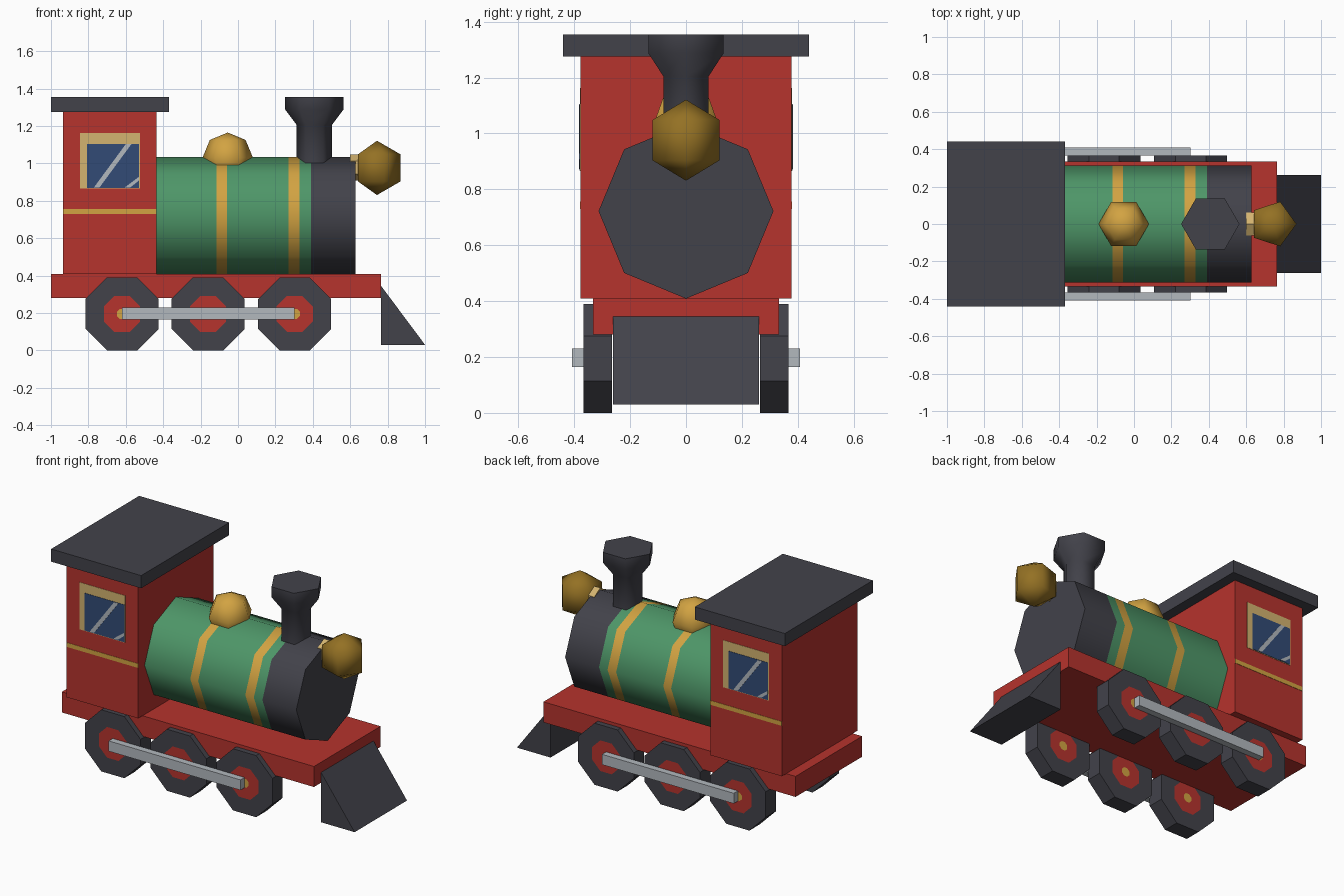
import bpy, bmesh, math

if "Cube" in bpy.data.objects:
    bpy.data.objects.remove(bpy.data.objects["Cube"])

def material(name, r, g, b):
    lin = [((c / 255 + 0.055) / 1.055) ** 2.4 for c in (r, g, b)]
    m = bpy.data.materials.new(name)
    m.diffuse_color = (*lin, 1)
    m.use_nodes = True
    m.node_tree.nodes["Principled BSDF"].inputs["Base Color"].default_value = m.diffuse_color
    return m

RED = material("red", 182, 51, 45)
DARK = material("charcoal", 66, 66, 74)
GREEN = material("green", 78, 150, 104)
GOLD = material("gold", 210, 163, 66)
BRASS = material("dark brass", 148, 113, 36)
CREAM = material("cream", 212, 180, 112)
NAVY = material("navy glass", 50, 75, 118)
GREY = material("light grey", 178, 184, 190)

def finish(name, bm, mats, smooth=None):
    bmesh.ops.remove_doubles(bm, verts=bm.verts, dist=1e-5)
    bmesh.ops.recalc_face_normals(bm, faces=bm.faces)
    me = bpy.data.meshes.new(name)
    bm.to_mesh(me)
    bm.free()
    for m in mats:
        me.materials.append(m)
    if smooth:
        me.shade_smooth()
        me.set_sharp_from_angle(angle=math.radians(smooth))
    ob = bpy.data.objects.new(name, me)
    bpy.context.collection.objects.link(ob)
    return ob

def prism(name, pts, y0, y1, mat):
    """Extrude an x-z outline from y0 to y1."""
    bm = bmesh.new()
    a = [bm.verts.new((x, y0, z)) for x, z in pts]
    b = [bm.verts.new((x, y1, z)) for x, z in pts]
    bm.faces.new(a)
    bm.faces.new(b[::-1])
    for i in range(len(pts)):
        j = (i + 1) % len(pts)
        bm.faces.new((a[i], b[i], b[j], a[j]))
    return finish(name, bm, [mat])

def rect(x0, x1, z0, z1):
    return [(x0, z0), (x1, z0), (x1, z1), (x0, z1)]

def turned(name, profile, sides, centre, axis, phase, seg_mats, smooth=None):
    """Turn a (radius, position) profile about an axis; one material per segment."""
    bm = bmesh.new()
    mats = list(dict.fromkeys(seg_mats))
    rings = []
    for r, t in profile:
        ring = []
        for i in range(sides):
            a = phase + 2 * math.pi * i / sides
            c, s = r * math.cos(a), r * math.sin(a)
            p = {"x": (t, c, s), "y": (c, t, s), "z": (c, s, t)}[axis]
            ring.append(bm.verts.new([p[k] + centre[k] for k in range(3)]))
        rings.append(ring)
    for k in range(len(rings) - 1):
        for i in range(sides):
            j = (i + 1) % sides
            f = bm.faces.new((rings[k][i], rings[k][j], rings[k + 1][j], rings[k + 1][i]))
            f.material_index = mats.index(seg_mats[min(k, len(seg_mats) - 1)])
    for k in (0, -1):
        if profile[k][0] > 0:
            f = bm.faces.new(rings[k])
            cap = {0: seg_mats[0], -1: seg_mats[-1]}[k]
            if name.startswith("wheel"):
                cap = GOLD
            f.material_index = mats.index(cap)
    bmesh.ops.dissolve_degenerate(bm, edges=bm.edges, dist=1e-5)
    return finish(name, bm, mats, smooth)

def ball(name, r, sides, rings, centre, mat):
    prof = [(r * math.sin(math.pi * k / rings) if 0 < k < rings else 0.0,
             -r * math.cos(math.pi * k / rings)) for k in range(rings + 1)]
    return turned(name, prof, sides, centre, "z", 0, [mat], 85)

# Chassis, cab, roof and cowcatcher
prism("chassis", rect(-1.0, 0.765, 0.28, 0.41), -0.333, 0.333, RED)
prism("cab", rect(-0.935, -0.435, 0.41, 1.275), -0.377, 0.377, RED)
prism("cab_roof", rect(-1.0, -0.37, 1.275, 1.355), -0.44, 0.44, DARK)
prism("cowcatcher", [(0.765, 0.03), (1.0, 0.03), (0.765, 0.345)], -0.262, 0.262, DARK)

# Boiler with gold bands and dark smokebox
R = 0.313
cuts = [-0.45, -0.115, -0.06, 0.27, 0.33, 0.39, 0.627]
turned("boiler", [(R, x) for x in cuts], 8, (0, 0, 0.722), "x", 0,
       [GREEN, GOLD, GREEN, GOLD, GREEN, DARK], 60)

# Chimney, steam dome, headlamp and its mount
turned("chimney", [(0.094, 0.98), (0.094, 1.205), (0.156, 1.288), (0.156, 1.355)],
       6, (0.408, 0, 0), "z", 0, [DARK], 65)
ball("steam_dome", 0.135, 6, 4, (-0.055, 0, 1.03), GOLD)
ball("headlamp", 0.145, 5, 3, (0.743, 0, 0.976), BRASS)
turned("headlamp_mount", [(0.07, 0.6), (0.07, 0.66)], 6, (0, 0, 0.978), "x",
       math.pi / 6, [CREAM])

# Both sides: wheels, rods, windows, cab stripe
for side, s in (("front", -1), ("back", 1)):
    for n, x in enumerate((-0.62, -0.16, 0.303)):
        y0, y1 = 0.264 * s, 0.367 * s
        turned(f"wheel_{side}_{n + 1}",
               [(0.03, y0), (0.105, y0), (0.211, y0), (0.211, y1), (0.105, y1), (0.03, y1)],
               8, (x, 0, 0.195), "y", math.pi / 8, [RED, DARK, DARK, DARK, RED, GOLD])
    prism(f"coupling_rod_{side}", rect(-0.62, 0.303, 0.165, 0.23), 0.365 * s, 0.408 * s, GREY)

    def plate(name, pts, depth, mat):
        # Outline is relative to the cab middle and turned round for the back
        prism(f"{name}_{side}", [(-0.685 - s * x, z) for x, z in pts],
              0.375 * s, (0.377 + depth) * s, mat)

    plate("cab_stripe", rect(-0.25, 0.25, 0.73, 0.757), 0.002, GOLD)
    plate("window_frame", rect(-0.16, 0.16, 0.865, 1.163), 0.002, CREAM)
    plate("window_glass", rect(-0.122, 0.156, 0.868, 1.105), 0.004, NAVY)
    plate("window_glint", [(-0.085, 0.872), (-0.055, 0.872), (0.115, 1.103), (0.085, 1.103)],
          0.006, GREY)
    plate("window_small_glint", [(0.08, 0.872), (0.11, 0.872), (0.155, 0.908), (0.155, 0.928)],
          0.006, GREY)
